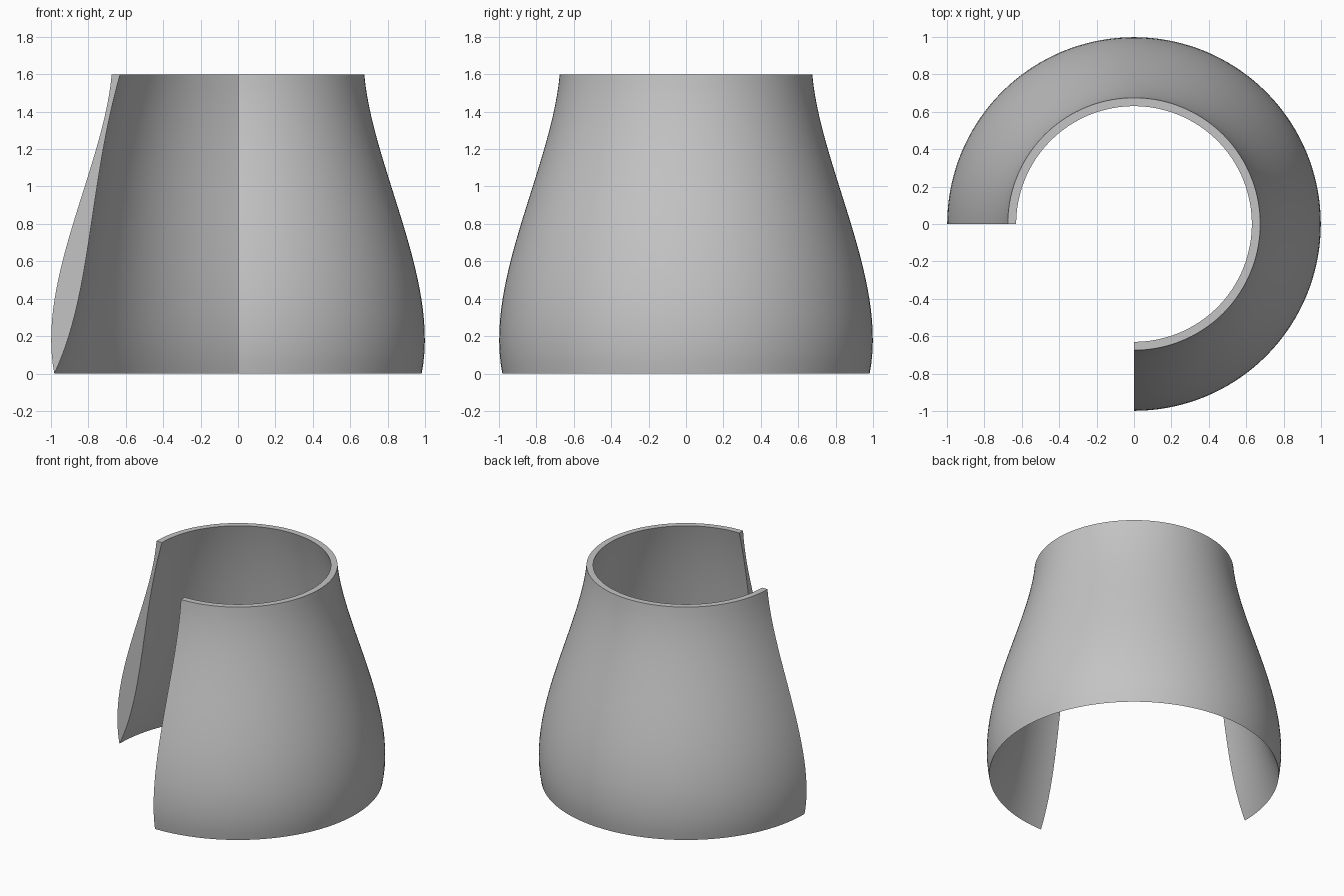
import bpy, bmesh, math
from mathutils import Vector
from mathutils.geometry import interpolate_bezier

cube = bpy.data.objects.get("Cube")
if cube:
    bpy.data.objects.remove(cube, do_unlink=True)

grey = bpy.data.materials.new("plain grey")
grey.use_nodes = True
colour = (0.55, 0.55, 0.55, 1)
grey.diffuse_color = colour
grey.node_tree.nodes["Principled BSDF"].inputs["Base Color"].default_value = colour


def curve(points, steps=28):
    """Points (radius, height) of a cubic curve on the front cut plane."""
    return interpolate_bezier(*[Vector((0, -r, z)) for r, z in points], steps)


# Wall section: bulging outside, flared inside, meeting in a sharp lower rim
outside = curve([(0.982, 0), (1.08, 0.5), (0.72, 1.1), (0.675, 1.6)])
inside = curve([(0.982, 0), (0.78, 0.42), (0.80, 1.0), (0.63, 1.6)])
section = outside + inside[:0:-1]

# Sweep the section three quarters of a turn, leaving one quarter open
bm = bmesh.new()
verts = [bm.verts.new(p) for p in section]
edges = [bm.edges.new((v, verts[i - 1])) for i, v in enumerate(verts)]
bmesh.ops.spin(bm, geom=verts + edges, cent=(0, 0, 0), axis=(0, 0, 1),
               angle=math.radians(270), steps=108)

# Close the two cut ends
bmesh.ops.holes_fill(bm, edges=[e for e in bm.edges if e.is_boundary], sides=0)
bmesh.ops.recalc_face_normals(bm, faces=bm.faces)

mesh = bpy.data.meshes.new("flared_shell")
bm.to_mesh(mesh)
bm.free()
mesh.materials.append(grey)
shell = bpy.data.objects.new("flared_shell", mesh)
bpy.context.collection.objects.link(shell)

# Smooth walls with crisp rims and cut ends
bpy.ops.object.select_all(action="DESELECT")
shell.select_set(True)
bpy.context.view_layer.objects.active = shell
bpy.ops.object.shade_smooth_by_angle(angle=math.radians(30))
